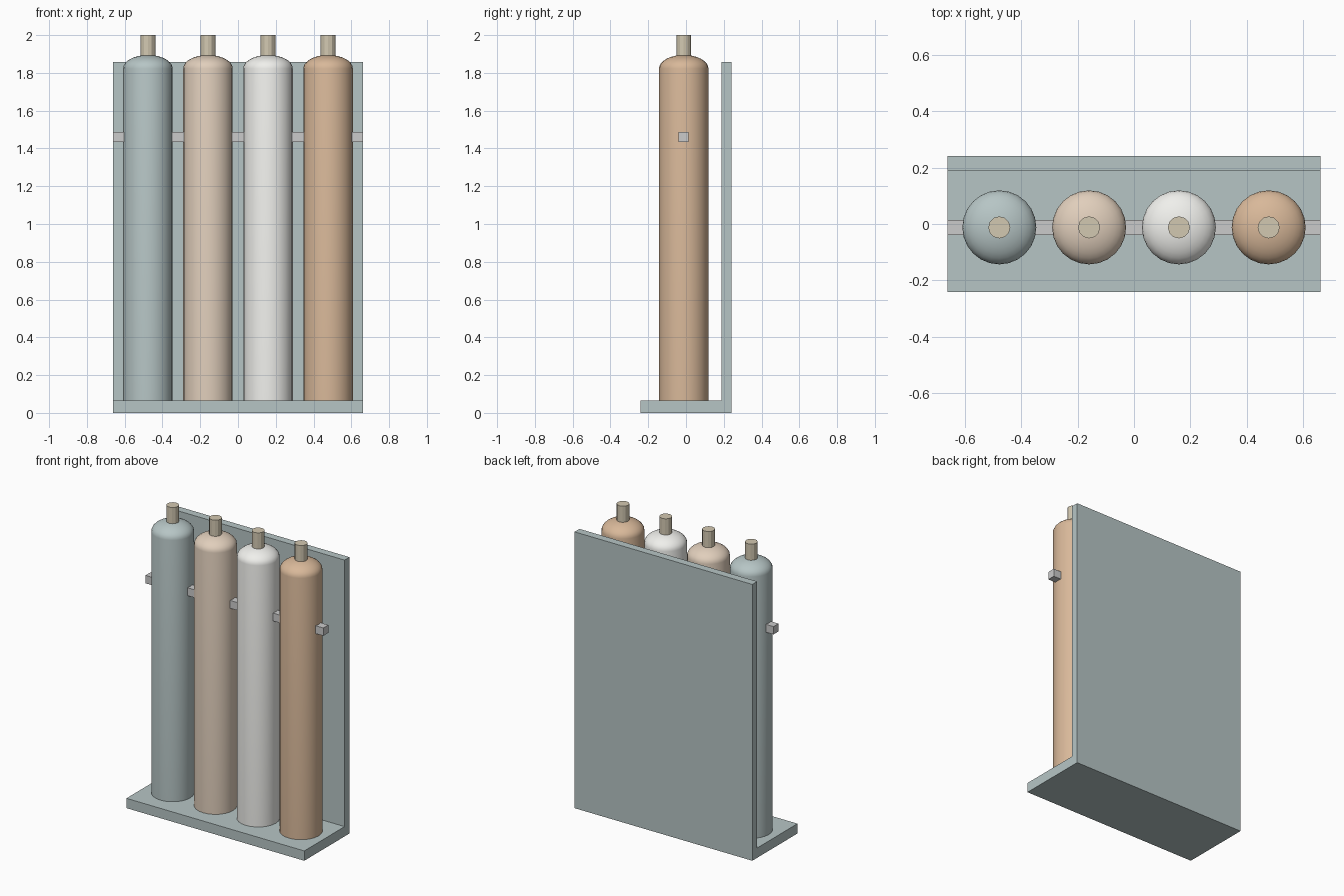
import bpy, bmesh, math
from mathutils import Matrix

if "Cube" in bpy.data.objects:
    bpy.data.objects.remove(bpy.data.objects["Cube"])

CY = -0.012      # depth position of the bottles and bar
R = 0.131        # bottle radius
BASE = 0.066     # top of the floor plate
SHOULDER = 1.823
DOME = 0.072


def material(name, rgb):
    m = bpy.data.materials.new(name)
    m.diffuse_color = (*rgb, 1)
    m.use_nodes = True
    m.node_tree.nodes["Principled BSDF"].inputs["Base Color"].default_value = m.diffuse_color
    return m


def finish(bm, name, mat=None, smooth=False):
    bmesh.ops.recalc_face_normals(bm, faces=bm.faces)
    me = bpy.data.meshes.new(name)
    bm.to_mesh(me)
    bm.free()
    ob = bpy.data.objects.new(name, me)
    bpy.context.collection.objects.link(ob)
    if mat:
        me.materials.append(mat)
    if smooth:
        bpy.ops.object.select_all(action='DESELECT')
        ob.select_set(True)
        bpy.context.view_layer.objects.active = ob
        bpy.ops.object.shade_smooth_by_angle(angle=math.radians(29))
    return ob


def lathe(name, profile, sides, x, mat):
    # revolve an (r, z) profile whose ends lie on the axis
    bm = bmesh.new()
    vs = [bm.verts.new((r, 0, z)) for r, z in profile]
    es = [bm.edges.new(p) for p in zip(vs, vs[1:])]
    bmesh.ops.spin(bm, geom=vs + es, cent=(0, 0, 0), axis=(0, 0, 1),
                   angle=math.tau, steps=sides, use_merge=True)
    bmesh.ops.remove_doubles(bm, verts=bm.verts, dist=1e-5)
    bmesh.ops.translate(bm, verts=bm.verts, vec=(x, CY, 0))
    return finish(bm, name, mat, True)


teal = material("teal_paint", (0.47, 0.56, 0.56))
tan = material("tan_paint", (0.75, 0.62, 0.50))
white = material("white_paint", (0.87, 0.87, 0.84))
brown = material("brown_paint", (0.69, 0.48, 0.32))
brass = material("brass", (0.65, 0.58, 0.44))
steel = material("steel", (0.72, 0.72, 0.73))

# L-shaped rack: floor plate and back panel
bm = bmesh.new()
section = [(-0.24, 0), (0.24, 0), (0.24, 1.857), (0.188, 1.857), (0.188, BASE), (-0.24, BASE)]
face = bm.faces.new([bm.verts.new((-0.661, y, z)) for y, z in section])
ext = bmesh.ops.extrude_face_region(bm, geom=[face], use_keep_orig=True)
bmesh.ops.translate(bm, vec=(1.322, 0, 0),
                    verts=[g for g in ext["geom"] if isinstance(g, bmesh.types.BMVert)])
finish(bm, "rack", teal)

# Retaining bar running through the row of bottles
bm = bmesh.new()
bmesh.ops.create_cube(bm, size=1, matrix=Matrix.Translation((0, CY, 1.461))
                      @ Matrix.Diagonal((1.322, 0.053, 0.053, 1)))
finish(bm, "retaining_bar", steel)

# Four bottles with domed shoulders and brass valves
dome = [(R * math.cos(a), SHOULDER + DOME * math.sin(a))
        for a in (math.pi / 2 * i / 8 for i in range(8))]
body = [(0, BASE), (R, BASE)] + dome + [(0, SHOULDER + DOME)]
valve = [(0, 1.88), (0.039, 1.88), (0.039, 2.0), (0, 2.0)]
for i, mat in enumerate((teal, tan, white, brown)):
    x = (i - 1.5) * 0.318
    lathe(f"bottle_{i + 1}", body, 24, x, mat)
    lathe(f"valve_{i + 1}", valve, 12, x, brass)
